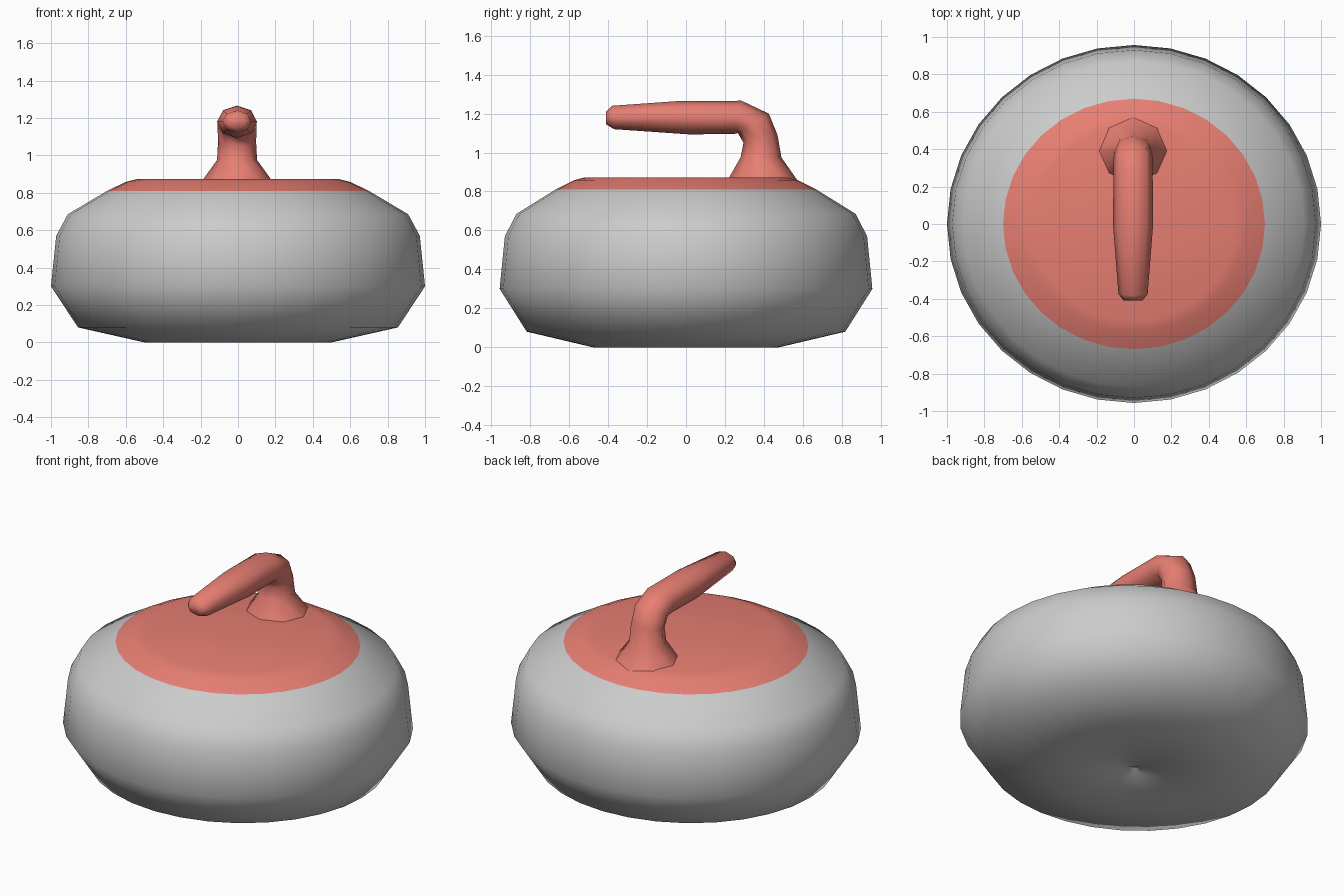
import bpy, bmesh
from math import sin, cos, tau
from mathutils import Vector

if "Cube" in bpy.data.objects:
    bpy.data.objects.remove(bpy.data.objects["Cube"])


def loft(name, rings, color=None, cap_start=True, cap_end=True):
    """Skin a list of equal-length point rings into one smooth object."""
    bm = bmesh.new()
    loops = [[bm.verts.new(p) for p in ring] for ring in rings]
    n = len(loops[0])
    for a, b in zip(loops, loops[1:]):
        for i in range(n):
            j = (i + 1) % n
            bm.faces.new((a[i], a[j], b[j], b[i]))
    if cap_start:
        bm.faces.new(loops[0][::-1])
    if cap_end:
        bm.faces.new(loops[-1])
    bmesh.ops.recalc_face_normals(bm, faces=bm.faces)
    for f in bm.faces:
        f.smooth = True
    me = bpy.data.meshes.new(name)
    bm.to_mesh(me)
    bm.free()
    ob = bpy.data.objects.new(name, me)
    bpy.context.collection.objects.link(ob)
    if color:
        me.materials.append(color)
    return ob


def lathe_ring(r, z, n=32, squash=0.957):
    return [(r * cos(tau * i / n), squash * r * sin(tau * i / n), z) for i in range(n)]


def tube_ring(outer, inner, rx, cx=-0.005, n=8):
    """Oval ring spanning two (y, z) points, with half width rx along x."""
    o, i = Vector((cx, *outer)), Vector((cx, *inner))
    mid, half = (o + i) / 2, (o - i) / 2
    return [mid + half * cos(tau * k / n) + Vector((rx * sin(tau * k / n), 0, 0))
            for k in range(n)]


red = bpy.data.materials.new("red")
red.diffuse_color = (0.80, 0.21, 0.17, 1)
red.use_nodes = True
red.node_tree.nodes["Principled BSDF"].inputs["Base Color"].default_value = red.diffuse_color

# Stone body with a tiny recess under its centre
body = [(0.02, 0.015), (0.035, 0.0), (0.5, 0.0), (0.855, 0.08), (1.0, 0.30),
        (0.972, 0.57), (0.91, 0.685), (0.70, 0.81)]
loft("stone_body", [lathe_ring(*p) for p in body], cap_end=False)

# Coloured top cap
cap = [(0.70, 0.81), (0.60, 0.858), (0.54, 0.873), (0.02, 0.873)]
loft("top_cap", [lathe_ring(*p) for p in cap], red, cap_start=False)

# Gooseneck handle: flared base, elbow, tapering grip
handle = [((0.57, 0.86), (0.215, 0.86), 0.19),
          ((0.49, 0.975), (0.28, 0.975), 0.107),
          ((0.47, 1.09), (0.295, 1.05), 0.102),
          ((0.425, 1.20), (0.267, 1.10), 0.104),
          ((0.285, 1.266), (0.25, 1.096), 0.105),
          ((-0.03, 1.265), (0.02, 1.093), 0.107),
          ((-0.38, 1.24), (-0.37, 1.12), 0.078),
          ((-0.41, 1.21), (-0.41, 1.145), 0.05)]
loft("handle", [tube_ring(*h) for h in handle], red, cap_start=False)
